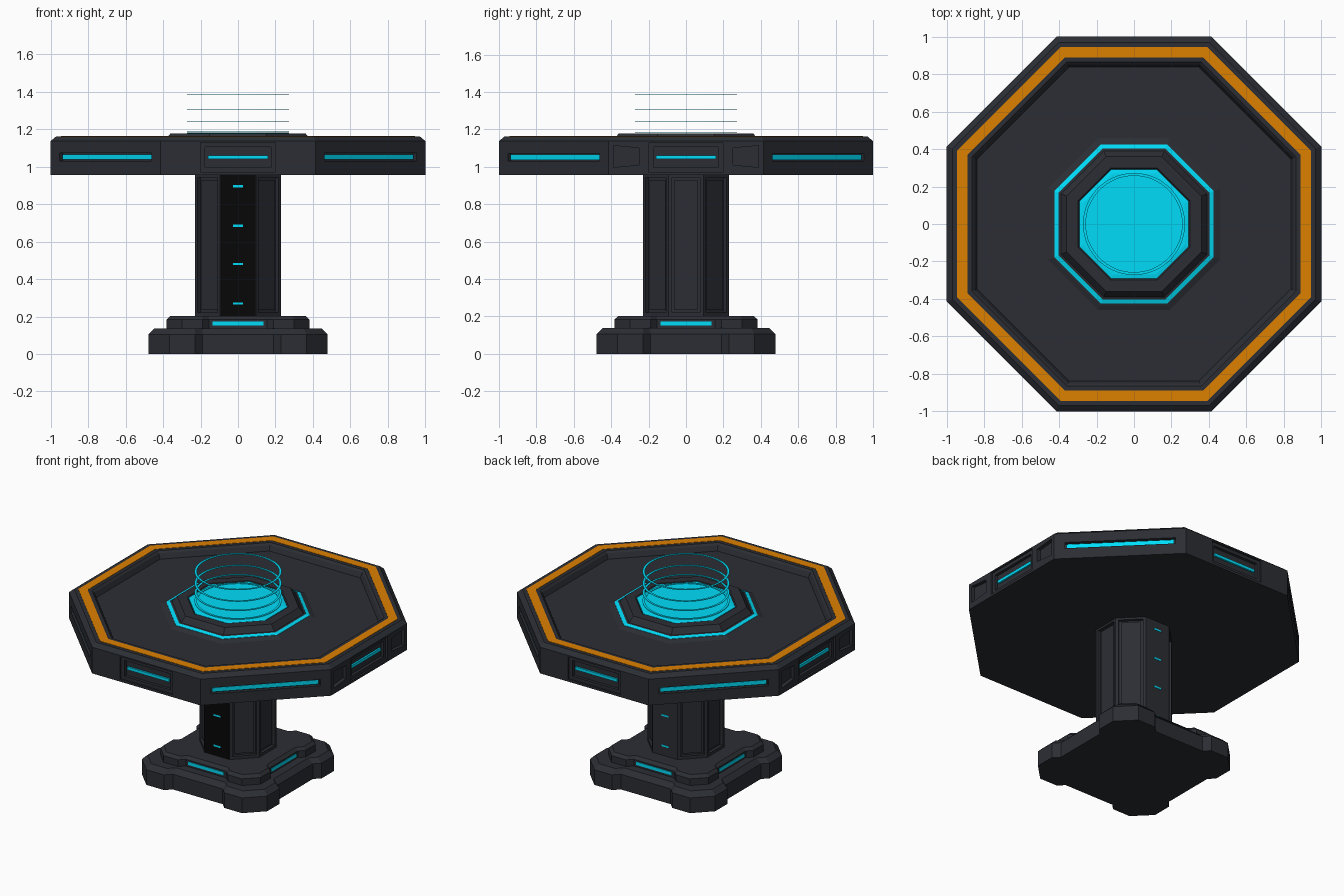
import bpy, bmesh
from math import pi, cos, sin

if "Cube" in bpy.data.objects:
    bpy.data.objects.remove(bpy.data.objects["Cube"])


def material(name, rgb):
    m = bpy.data.materials.new(name)
    m.diffuse_color = (*rgb, 1)
    m.use_nodes = True
    m.node_tree.nodes["Principled BSDF"].inputs["Base Color"].default_value = m.diffuse_color
    return m


DARK = material("dark_metal", (0.024, 0.027, 0.034))
BLACK = material("black", (0.002, 0.002, 0.002))
CYAN = material("cyan_glow", (0.0, 0.72, 0.95))
ORANGE = material("orange_trim", (0.72, 0.22, 0.0))


def loft(name, rings, mat, closed=False):
    """Skin a stack of equal-length point rings; cap the ends or close the loop."""
    bm = bmesh.new()
    vs = [[bm.verts.new(p) for p in ring] for ring in rings]
    n = len(vs[0])
    pairs = list(zip(vs, vs[1:])) + ([(vs[-1], vs[0])] if closed else [])
    for a, b in pairs:
        for i in range(n):
            j = (i + 1) % n
            bm.faces.new((a[i], a[j], b[j], b[i]))
    if not closed:
        bm.faces.new(vs[0])
        bm.faces.new(vs[-1])
    bmesh.ops.recalc_face_normals(bm, faces=bm.faces)
    me = bpy.data.meshes.new(name)
    bm.to_mesh(me)
    bm.free()
    me.materials.append(mat)
    ob = bpy.data.objects.new(name, me)
    bpy.context.collection.objects.link(ob)
    return ob


def ngon(apothem, z, n=8):
    r = apothem / cos(pi / n)
    return [(r * cos((i + .5) * 2 * pi / n), r * sin((i + .5) * 2 * pi / n), z) for i in range(n)]


def lathe(name, profile, mat, closed=False, n=8):
    return loft(name, [ngon(a, z, n) for a, z in profile], mat, closed)


def on_face(name, side, pts, r0, r1, mat):
    """Prism of (u, z) points standing on octagon side number `side`."""
    c, s = cos(side * pi / 4), sin(side * pi / 4)
    return loft(name, [[(c * r - s * u, s * r + c * u, z) for u, z in pts] for r in (r0, r1)], mat)


def rect(u, z0, z1):
    return [(-u, z0), (u, z0), (u, z1), (-u, z1)]


def cut(target, side, pts, r0, r1):
    tool = on_face("cutter", side, pts, r0, r1, DARK)
    tool.hide_render = True
    mod = target.modifiers.new("recess", 'BOOLEAN')
    mod.operation, mod.solver, mod.object = 'DIFFERENCE', 'EXACT', tool
    bpy.context.view_layer.objects.active = target
    bpy.ops.object.modifier_apply(modifier=mod.name)
    bpy.data.objects.remove(tool)


# Stepped base with thick corner feet
def foot_outline(a, corner, n0, n1, z):
    r = a - (n0 - n1)
    quarter = [(r, -n1), (r, n1), (a, n0), (a, corner), (corner, a), (n0, a)]
    out = []
    for k in range(4):
        c, s = (1, 0, -1, 0)[k], (0, 1, 0, -1)[k]
        out += [(c * x - s * y, s * x + c * y, z) for x, y in quarter]
    return out


loft("base_lower", [foot_outline(.478, .365, .23, .19, 0), foot_outline(.478, .365, .23, .19, .105),
                    foot_outline(.445, .35, .23, .19, .137)], DARK)
loft("base_upper", [foot_outline(.383, .30, .19, .155, .13), foot_outline(.383, .30, .19, .155, .183),
                    foot_outline(.363, .29, .19, .155, .202)], DARK)
for side in (0, 2, 4, 6):
    on_face("base_light", side, rect(.135, .151, .173), .33, .352, CYAN)

# Octagonal column: recessed panels, plus indicator lights front and back
column = lathe("column", [(.229, .19), (.229, .965)], DARK)
for side in range(8):
    if side in (2, 6):
        for z in (.27, .48, .685, .895):
            on_face("column_light", side, rect(.027, z - .006, z + .006), .21, .231, CYAN)
    else:
        cut(column, side, rect(.076, .222, .942), .208, .3)
        on_face("column_panel", side, rect(.062, .235, .929), .2, .218, DARK)
on_face("column_front_plate", 6, rect(.094, .203, .956), .21, .23, BLACK)

# Table top with bevelled rim, sunken field and raised centre
top = lathe("table_top", [(1, .956), (1, 1.137), (.97, 1.162), (.865, 1.162), (.852, 1.15),
                          (.838, 1.116), (.46, 1.116), (.435, 1.127), (.39, 1.14),
                          (.36, 1.178), (.30, 1.178), (.29, 1.165)], DARK)
for side in range(8):
    if side % 2:
        cut(top, side, rect(.347, 1.03, 1.072), .975, 1.1)
        on_face("rim_light_long", side, rect(.338, 1.037, 1.065), .96, .988, CYAN)
    else:
        cut(top, side, rect(.20, .972, 1.128), .988, 1.1)
        cut(top, side, rect(.175, .995, 1.105), .968, 1.1)
        on_face("rim_light_short", side, rect(.16, 1.041, 1.061), .95, .98, CYAN)
    if side in (0, 4):
        for m in (-1, 1):
            cut(top, side, [(m * .25, 1.01), (m * .388, .997), (m * .388, 1.113), (m * .25, 1.1)],
                .975, 1.1)

# Coloured inlays on the table surface
lathe("orange_trim", [(.945, 1.155), (.945, 1.164), (.89, 1.164), (.89, 1.155)], ORANGE, True)
lathe("centre_glow_ring", [(.425, 1.12), (.425, 1.132), (.403, 1.139), (.403, 1.12)], CYAN, True)
lathe("projector_lens", [(.292, 1.16), (.292, 1.175), (.27, 1.179)], CYAN)

# Floating projection rings
for z in (1.185, 1.243, 1.307, 1.387):
    lathe("projection_ring", [(.272, z - .0015), (.272, z + .0015), (.257, z + .0015), (.257, z - .0015)],
          CYAN, True, 48)
